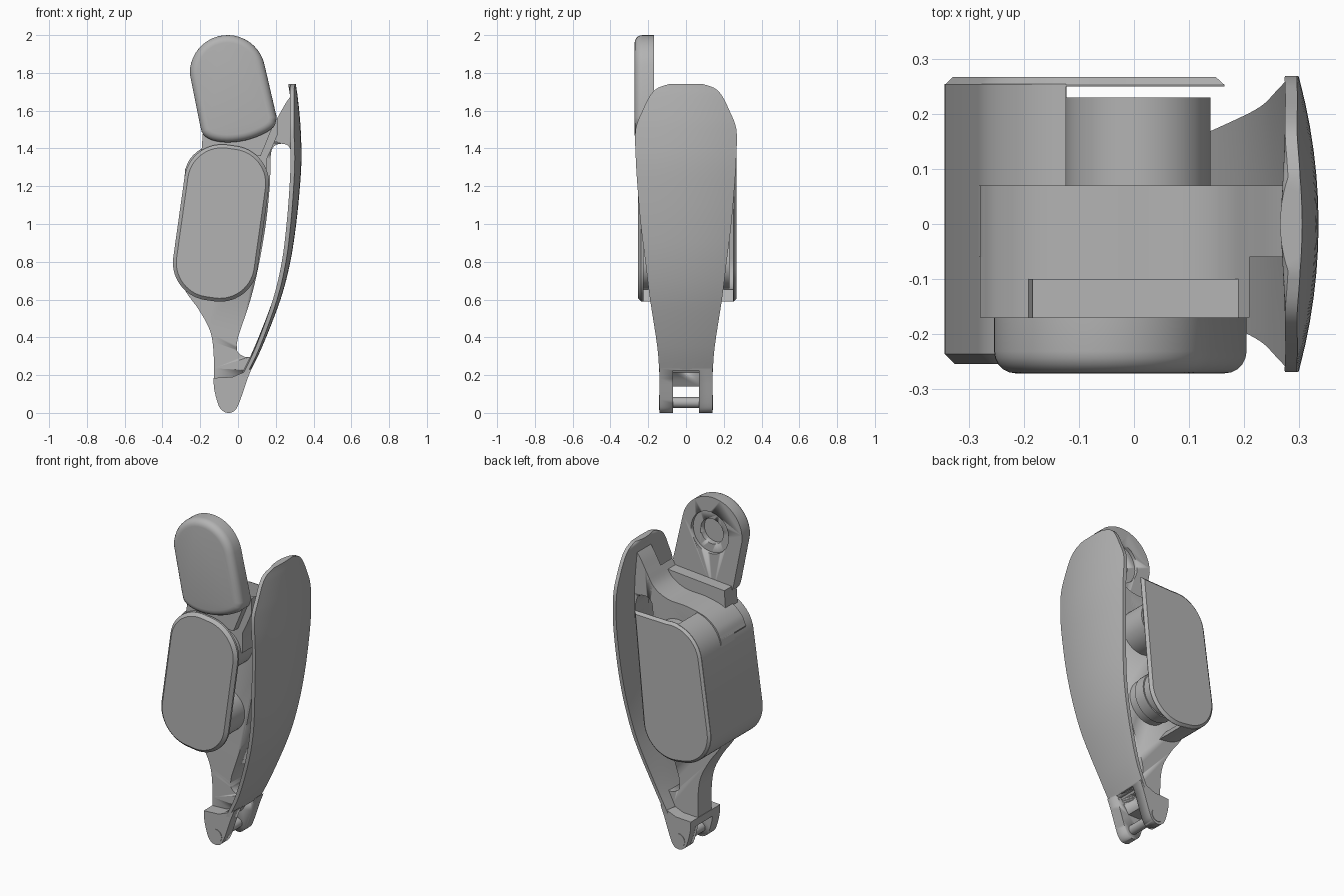
import bpy, bmesh, math
from mathutils import Vector

old = bpy.data.objects.get("Cube")
if old:
    bpy.data.objects.remove(old, do_unlink=True)

GREY = (0.45, 0.45, 0.45, 1)
grey = bpy.data.materials.new("plain grey")
grey.use_nodes = True
grey.diffuse_color = GREY
grey.node_tree.nodes["Principled BSDF"].inputs["Base Color"].default_value = GREY


def finish(name, bm, smooth=True):
    bmesh.ops.recalc_face_normals(bm, faces=bm.faces)
    me = bpy.data.meshes.new(name)
    bm.to_mesh(me)
    bm.free()
    ob = bpy.data.objects.new(name, me)
    me.materials.append(grey)
    bpy.context.collection.objects.link(ob)
    if smooth:
        shade(ob)
    return ob


def shade(ob):
    bpy.ops.object.select_all(action='DESELECT')
    ob.select_set(True)
    bpy.context.view_layer.objects.active = ob
    bpy.ops.object.shade_smooth_by_angle(angle=math.radians(32))


def prism(name, pts, y0, y1, bevel=0, segs=1):
    """Extrude an xz outline from y0 to y1, rounding the rim at y0."""
    bm = bmesh.new()
    face = bm.faces.new([bm.verts.new((x, y0, z)) for x, z in pts])
    rim = list(face.edges)
    ext = bmesh.ops.extrude_face_region(bm, geom=[face], use_keep_orig=True)
    for v in ext["geom"]:
        if isinstance(v, bmesh.types.BMVert):
            v.co.y = y1
    bmesh.ops.recalc_face_normals(bm, faces=bm.faces)
    if bevel:
        bmesh.ops.bevel(bm, geom=rim, offset=bevel, segments=segs,
                        profile=0.5, affect='EDGES', clamp_overlap=False)
    return finish(name, bm)


def curve(pts, n=5):
    """Smooth open path through the points."""
    p = [Vector(q) for q in pts]
    p = [2 * p[0] - p[1]] + p + [2 * p[-1] - p[-2]]
    out = []
    for a, b, c, d in zip(p, p[1:], p[2:], p[3:]):
        for i in range(n):
            t = i / n
            out.append(0.5 * (2 * b + (c - a) * t + (2 * a - 5 * b + 4 * c - d) * t * t
                              + (3 * b - a - 3 * c + d) * t ** 3))
    return [tuple(q) for q in out] + [tuple(p[-2])]


def circle(x, z, r, n=40):
    return [(x + r * math.cos(i * math.tau / n), z + r * math.sin(i * math.tau / n))
            for i in range(n)]


def cut(ob, cutter):
    m = ob.modifiers.new("cut", 'BOOLEAN')
    m.operation = 'DIFFERENCE'
    m.solver = 'EXACT'
    m.object = cutter
    cutter.hide_render = True
    cutter.hide_set(True)


def housing_outline(inset=0, segs=14):
    """Leaning rounded rectangle, starting at its upper +x corner."""
    w, h, r, lean = 0.025, 0.215, 0.2 - inset, math.radians(8)
    out = []
    for k, (sx, sz) in enumerate([(1, 1), (-1, 1), (-1, -1), (1, -1)]):
        for i in range(segs + 1):
            a = (k + i / segs) * math.pi / 2
            u, v = sx * w + r * math.cos(a), sz * h + r * math.sin(a)
            out.append((-0.09 + u * math.cos(lean) + v * math.sin(lean),
                        1.005 - u * math.sin(lean) + v * math.cos(lean)))
    return out


# Curved lever blade: height, outer x, half width
stations = curve([(0.19, 0.05, 0.14), (0.35, 0.128, 0.152), (0.6, 0.225, 0.19),
                  (0.8, 0.277, 0.215), (1.0, 0.308, 0.24), (1.2, 0.328, 0.257),
                  (1.35, 0.336, 0.266), (1.5, 0.332, 0.267), (1.6, 0.324, 0.23),
                  (1.68, 0.315, 0.19), (1.72, 0.309, 0.15), (1.742, 0.306, 0.085)], 4)
bm = bmesh.new()
rings = []
N = 12
for z, x, w in stations:
    ring = []
    for side in (0, 1):
        for i in range(N + 1):
            s = (2 * i / N - 1) * (-1 if side else 1)
            crown = 0.5 * w * w * s * s
            ring.append(bm.verts.new((x - side * (0.04 - 0.018 * s * s) - crown, w * s, z)))
    rings.append(ring)
for a, b in zip(rings, rings[1:]):
    for i in range(len(a)):
        j = (i + 1) % len(a)
        bm.faces.new((a[i], a[j], b[j], b[i]))
for ring in (rings[0], rings[-1]):
    bm.faces.new(ring)
lever_blade = finish("lever_blade", bm)

# Central web with long curved slot
top_edge = curve([(0.295, 1.7), (0.25, 1.635), (0.21, 1.565), (0.16, 1.49), (0.07, 1.445),
                  (-0.06, 1.435), (-0.18, 1.405), (-0.25, 1.35), (-0.28, 1.29)])
left_edge = curve([(-0.315, 0.8), (-0.285, 0.66), (-0.21, 0.55), (-0.15, 0.44),
                   (-0.13, 0.33), (-0.128, 0.17)])
inner = [(x - 0.025, z) for z, x, w in stations if z < 1.66]
web = prism("web", top_edge + left_edge + inner, -0.06, 0.07)
slot_left = curve([(0.0, 0.4), (0.08, 0.65), (0.14, 0.95), (0.168, 1.2), (0.173, 1.36),
                   (0.19, 1.41), (0.23, 1.425), (0.27, 1.41), (0.287, 1.36)])
slot_right = curve([(0.295, 1.2), (0.283, 1.0), (0.24, 0.73), (0.16, 0.47), (0.105, 0.33),
                    (0.05, 0.295), (0.0, 0.32), (-0.007, 0.36)])
cut(web, prism("slot_cutter", slot_left + slot_right, -0.2, 0.2))

# Forked foot with pivot pin
foot = curve([(-0.13, 0.185), (-0.125, 0.12), (-0.103, 0.04), (-0.08, 0.01), (-0.05, 0.0),
              (-0.02, 0.01), (0.005, 0.05), (0.05, 0.18)]) + [(0.072, 0.235), (0.03, 0.215),
                                                          (-0.03, 0.19)]
fork = prism("forked_foot", foot, -0.14, 0.14)
fork_cutter = prism("fork_cutter", [(-0.2, -0.1), (0.3, -0.1), (0.3, 0.225), (0.035, 0.225),
                                    (-0.02, 0.14), (-0.2, 0.14)], -0.07, 0.07)
for part in (fork, web, lever_blade):
    cut(part, fork_cutter)
prism("pivot_pin", circle(-0.05, 0.055, 0.028), -0.13, 0.13)
for side in (-1, 1):
    prism("pin_cap", circle(-0.05, 0.055, 0.04), side * 0.13, side * 0.143)

# Widened upper arm under the tab
arm_top = [p for p in top_edge if p[0] <= 0.211]
prism("upper_arm", arm_top + [(-0.24, 1.2), (0.0, 1.2), (0.15, 1.22), (0.15, 1.34),
                              (0.178, 1.4), (0.208, 1.47)], -0.17, 0.07)

# Housing: front cover, back cover and the wall on one side
outline = housing_outline()
prism("front_cover", outline, -0.255, -0.225, 0.018)
prism("back_cover", [(0.165, 1.425)] + outline[15:], 0.268, 0.25, 0.015)
outer = [p for p in outline if p[0] < -0.12]
core = [p for p in housing_outline(0.055) if p[0] < -0.12]
prism("housing_wall", outer + core[::-1], -0.235, 0.255)

# Round bosses through the web
for name, x, z in (("upper_boss", 0.007, 1.21), ("lower_boss", -0.045, 0.79)):
    prism(name, circle(x, z, 0.132, 48), -0.23, 0.23)
prism("lower_boss_collar", circle(-0.045, 0.79, 0.139, 48), 0.12, 0.19)

# Thumb tab with stepped recess on its back
crown = [(-0.055 + 0.2 * math.cos(a), 1.8 + 0.2 * math.sin(a))
         for a in (math.radians(12 + i * 8.5) for i in range(21))]
base = curve([(-0.2, 1.52), (-0.185, 1.475), (-0.14, 1.445), (-0.06, 1.432), (0.04, 1.443),
              (0.13, 1.475), (0.19, 1.515), (0.205, 1.565)], 3)
tab = prism("thumb_tab", crown + base, -0.272, -0.17, 0.04, 5)
for r, depth in ((0.125, 0.02), (0.075, 0.055)):
    cut(tab, prism("recess_cutter", circle(-0.04, 1.785, r, 48), -0.17 - depth, -0.1))
prism("tab_neck", [(-0.185, 1.5), (-0.195, 1.36), (0.12, 1.36), (0.19, 1.53)], -0.215, -0.1)
